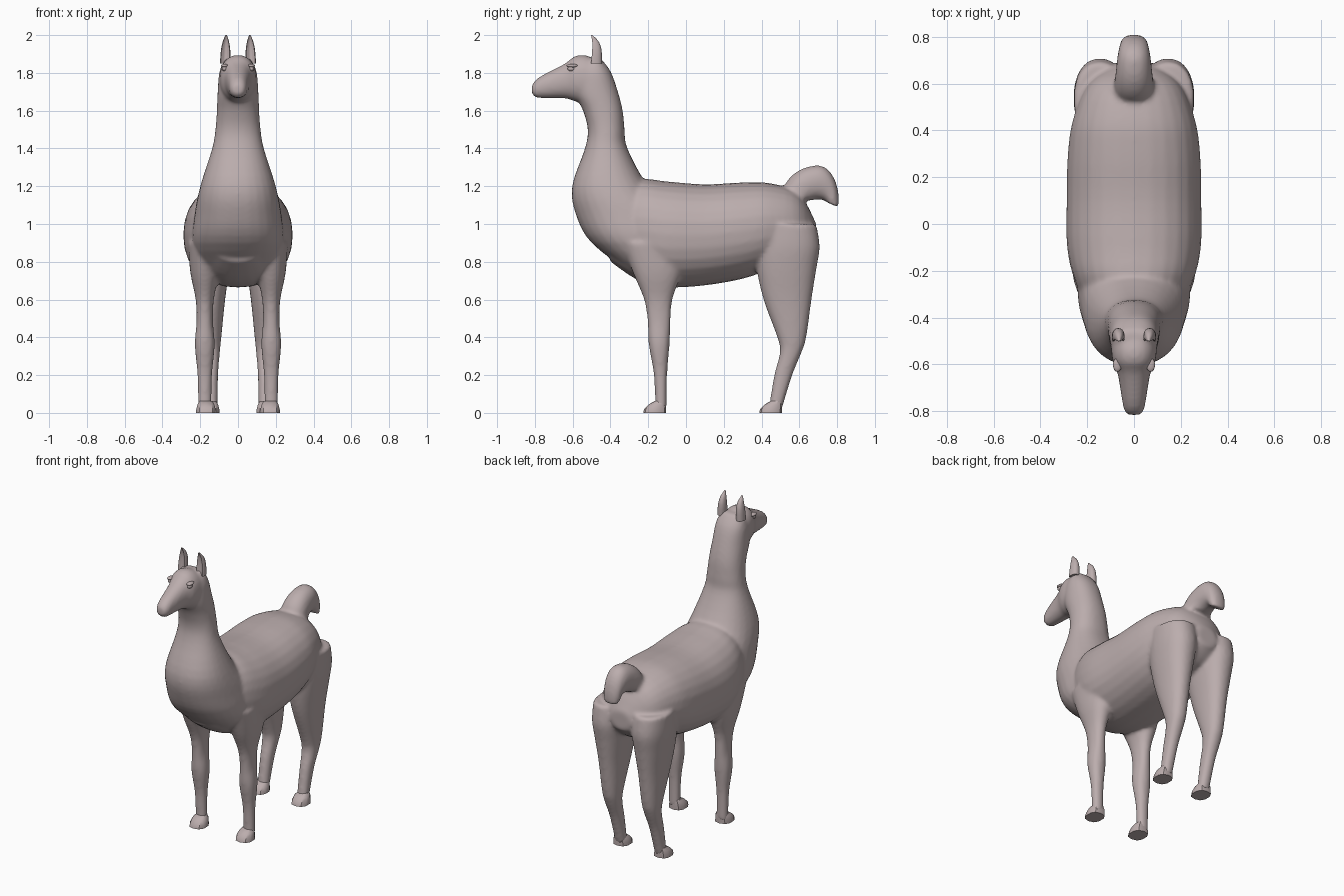
import bpy, bmesh, math
from mathutils import Vector

cube = bpy.data.objects.get("Cube")
if cube:
    bpy.data.objects.remove(cube, do_unlink=True)

wool = bpy.data.materials.new("pinkish_grey")
wool.use_nodes = True
wool.diffuse_color = (0.5, 0.42, 0.42, 1)
wool.node_tree.nodes["Principled BSDF"].inputs["Base Color"].default_value = wool.diffuse_color


def level(z, front, back, half_width, x=0):
    """Horizontal cross-section."""
    return front, z, back, z, x, half_width


def upright(y, top, bottom, half_width):
    """Cross-section standing across the body."""
    return y, top, y, bottom, 0, half_width


def spline(rows, steps):
    """Catmull-Rom interpolation through the cross-sections."""
    rows = [Vector(row) for row in rows]
    padded = [rows[0], *rows, rows[-1]]
    result = []
    for before, start, end, after in zip(padded, padded[1:], padded[2:], padded[3:]):
        pull, push = (end - before) / 2, (after - start) / 2
        for step in range(steps):
            t = step / steps
            ease = t * t * (3 - 2 * t)
            result.append(start.lerp(end, ease) + pull * t * (1 - t) ** 2 - push * t * t * (1 - t))
    return result + [rows[-1]]


def signed_power(value, power):
    return math.copysign(abs(value) ** power, value)


def tube(bm, rows, side=1, sides=28, steps=4, roundness=0.9, cup=0):
    """Loft closed rings through cross-sections given by two opposite edges."""
    rings = []
    for edge_y, edge_z, far_y, far_z, x, half_width in spline(rows, steps):
        edge, far = Vector((x, edge_y, edge_z)), Vector((x, far_y, far_z))
        middle, half = (edge + far) / 2, (edge - far) / 2
        ring = []
        for k in range(sides):
            angle = math.tau * k / sides
            u = signed_power(math.cos(angle), roundness)
            v = signed_power(math.sin(angle), roundness)
            if u > 0:
                u *= 1 - cup * (1 - v * v)
            point = middle + half * u + Vector((half_width * v, 0, 0))
            ring.append(bm.verts.new((point.x * side, point.y, point.z)))
        rings.append(ring)
    faces = [bm.faces.new((ring[k - 1], ring[k], after[k], after[k - 1]))
             for ring, after in zip(rings, rings[1:]) for k in range(sides)]
    faces += [bm.faces.new(rings[0]), bm.faces.new(rings[-1])]
    bmesh.ops.recalc_face_normals(bm, faces=faces)


def finish(bm, name, angle=60):
    """Turn the bmesh into a named, shaded object."""
    mesh = bpy.data.meshes.new(name)
    bm.to_mesh(mesh)
    bm.free()
    mesh.materials.append(wool)
    obj = bpy.data.objects.new(name, mesh)
    bpy.context.collection.objects.link(obj)
    bpy.ops.object.select_all(action="DESELECT")
    obj.select_set(True)
    bpy.context.view_layer.objects.active = obj
    bpy.ops.object.shade_smooth_by_angle(angle=math.radians(angle))
    return obj


def tail_section(degrees):
    """Cross-section of the curled tail, wider towards its root."""
    c, s = math.cos(math.radians(degrees)), math.sin(math.radians(degrees))
    reach = 0.2 if c < 0 else 0.11
    return (0.7 + reach * c, 1.12 + 0.19 * s, 0.7 + 0.04 * c, 1.12 + 0.01 * s,
            0, 0.055 + degrees / 5000)


def ear_section(t):
    """Cross-section of an ear, from base to pointed tip."""
    return level(1.85 + 0.15 * t, -0.525 + 0.02 * t, -0.445 - 0.05 * t ** 4,
                 0.004 + 0.023 * (1 - t ** 3), 0.068 - 0.005 * t)


neck = [
    level(1.88, -0.5, -0.455, 0.065),
    level(1.81, -0.57, -0.4, 0.098),
    level(1.7, -0.59, -0.36, 0.108),
    level(1.6, -0.545, -0.335, 0.112),
    level(1.5, -0.52, -0.325, 0.12),
    level(1.4, -0.535, -0.31, 0.137),
    level(1.2, -0.603, -0.2, 0.2),
    level(1.05, -0.583, -0.05, 0.23),
    level(0.9, -0.5, 0, 0.24),
    level(0.73, -0.28, -0.02, 0.18),
]
trunk = [
    upright(-0.4, 1.15, 0.8, 0.17),
    upright(-0.25, 1.235, 0.7, 0.25),
    upright(-0.1, 1.225, 0.665, 0.286),
    upright(0.1, 1.21, 0.675, 0.288),
    upright(0.3, 1.22, 0.71, 0.283),
    upright(0.45, 1.215, 0.76, 0.26),
    upright(0.6, 1.16, 0.8, 0.195),
    upright(0.69, 1, 0.88, 0.07),
]
head = [
    upright(-0.45, 1.86, 1.68, 0.09),
    upright(-0.53, 1.893, 1.64, 0.098),
    upright(-0.59, 1.888, 1.65, 0.09),
    upright(-0.64, 1.85, 1.665, 0.07),
    upright(-0.76, 1.788, 1.666, 0.05),
    upright(-0.8, 1.758, 1.672, 0.041),
    upright(-0.816, 1.735, 1.69, 0.025),
]
tail = [tail_section(degrees) for degrees in range(160, -11, -17)]
front_leg = [level(*row, 0.176) for row in (
    (0.9, -0.34, 0, 0.09),
    (0.74, -0.28, -0.025, 0.076),
    (0.6, -0.222, -0.072, 0.048),
    (0.48, -0.203, -0.082, 0.044),
    (0.36, -0.197, -0.087, 0.053),
    (0.2, -0.17, -0.1, 0.039),
    (0.02, -0.163, -0.102, 0.035),
)]
hind_leg = [level(*row, 0.145) for row in (
    (1, 0.38, 0.69, 0.11),
    (0.88, 0.37, 0.708, 0.113),
    (0.76, 0.375, 0.69, 0.1),
    (0.6, 0.41, 0.665, 0.077),
    (0.4, 0.483, 0.637, 0.057),
    (0.32, 0.497, 0.612, 0.049),
    (0.2, 0.467, 0.563, 0.04),
    (0.02, 0.437, 0.508, 0.036),
)]

# Body: all soft parts fused into one smooth skin
bm = bmesh.new()
for part in (neck, trunk, head, tail):
    tube(bm, part)
for side in (-1, 1):
    tube(bm, front_leg, side)
    tube(bm, hind_leg, side)
body = finish(bm, "body")
fuse = body.modifiers.new("fuse", "REMESH")
fuse.mode = "VOXEL"
fuse.voxel_size = 0.011
fuse.use_smooth_shade = True
soften = body.modifiers.new("soften", "SMOOTH")
soften.factor = 0.5
soften.iterations = 9

for side, label in ((1, "left"), (-1, "right")):
    # Cupped ears
    bm = bmesh.new()
    tube(bm, [ear_section(step / 5) for step in range(6)], side, sides=20, cup=0.9)
    finish(bm, label + "_ear")

    # Feet: flared wedges with a low toe
    for place, x, toe, heel in (("front", 0.17, -0.226, -0.105), ("hind", 0.15, 0.388, 0.508)):
        bm = bmesh.new()
        tube(bm, [level(0, toe, heel, 0.054, x),
                  level(0.02, toe + 0.004, heel, 0.053, x),
                  level(0.046, toe + 0.03, heel, 0.046, x),
                  level(0.064, toe + 0.062, heel - 0.004, 0.034, x)],
             side, sides=10, steps=1, roundness=0.8)
        finish(bm, f"{label}_{place}_foot", 35)

    # Eyes under a heavy lid
    for name, y, z, size in (("eye", -0.607, 1.822, (0.014, 0.02, 0.014)),
                             ("eyelid", -0.602, 1.838, (0.019, 0.03, 0.01))):
        bm = bmesh.new()
        bmesh.ops.create_uvsphere(bm, u_segments=16, v_segments=10, radius=1)
        bmesh.ops.scale(bm, vec=size, verts=bm.verts)
        bmesh.ops.translate(bm, vec=(side * 0.071, y, z), verts=bm.verts)
        finish(bm, f"{label}_{name}")
